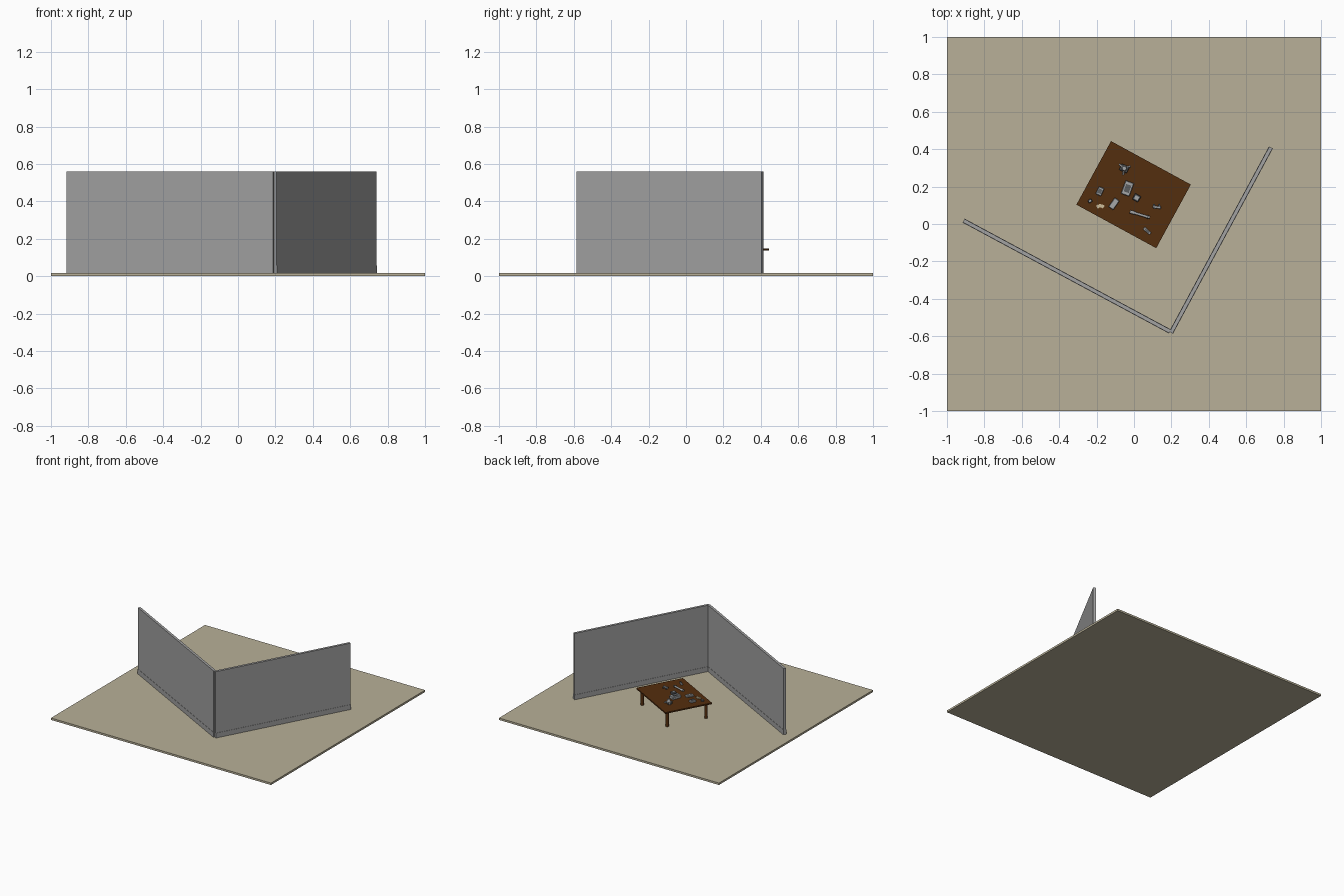
import bpy, bmesh, math
from mathutils import Matrix, Vector

if "Cube" in bpy.data.objects:
    bpy.data.objects.remove(bpy.data.objects["Cube"])


def lin(c):
    c /= 255
    return c / 12.92 if c <= 0.04045 else ((c + 0.055) / 1.055) ** 2.4


def material(name, r, g, b):
    m = bpy.data.materials.new(name)
    m.diffuse_color = (lin(r), lin(g), lin(b), 1)
    m.use_nodes = True
    m.node_tree.nodes["Principled BSDF"].inputs["Base Color"].default_value = m.diffuse_color
    return m


SAND = material("sand", 184, 176, 152)
GREY = material("wall grey", 162, 162, 162)
WOOD = material("brown wood", 84, 46, 14)
METAL = material("light metal", 165, 167, 168)
DARK = material("dark metal", 92, 94, 96)
CREAM = material("cream", 205, 190, 155)


def finish(name, bm, mat, smooth=False):
    me = bpy.data.meshes.new(name)
    bm.to_mesh(me)
    bm.free()
    me.materials.append(mat)
    ob = bpy.data.objects.new(name, me)
    bpy.context.collection.objects.link(ob)
    if smooth:
        for p in me.polygons:
            p.use_smooth = len(p.vertices) == 4
    return ob


def box(name, x, y, z, sx, sy, sz, deg, mat, bevel=0):
    """Box standing on height z, turned about z."""
    bm = bmesh.new()
    bmesh.ops.create_cube(bm, size=1)
    bmesh.ops.scale(bm, vec=(sx, sy, sz), verts=bm.verts)
    if bevel:
        bmesh.ops.bevel(bm, geom=bm.edges[:], offset=bevel, segments=1, affect='EDGES')
    bm.transform(Matrix.Translation((x, y, z + sz / 2)) @ Matrix.Rotation(math.radians(deg), 4, 'Z'))
    return finish(name, bm, mat)


def tube(name, p, q, r, mat, sides=12, r2=None):
    """Round bar from point p to point q."""
    p, q = Vector(p), Vector(q)
    bm = bmesh.new()
    bmesh.ops.create_cone(bm, cap_ends=True, segments=sides, radius1=r,
                          radius2=r if r2 is None else r2, depth=(q - p).length)
    rot = (q - p).to_track_quat('Z', 'Y').to_matrix().to_4x4()
    bm.transform(Matrix.Translation((p + q) / 2) @ rot)
    return finish(name, bm, mat, True)


# Floor
FZ = 0.016
box("floor", 0, 0, 0, 2, 2, FZ, 0, SAND)

# Walls with skirting
T = 0.02


def wall(name, a, b):
    a, b = Vector(a), Vector(b)
    d, c = b - a, (a + b) / 2
    deg = math.degrees(math.atan2(d.y, d.x))
    box(name, c.x, c.y, FZ, d.length, T, 0.56 - FZ, deg, GREY)
    box(name + "_skirting", c.x, c.y, FZ, d.length, T + 0.004, 0.04, deg, GREY)


wall("long_wall", (-0.911, 0.018), (0.193, -0.575))
wall("short_wall", (0.198, -0.581), (0.732, 0.409))

# Table
ANG = -28.6
CX, CY = -0.002, 0.157
W, D, TOP, TH = 0.486, 0.387, 0.148, 0.011
box("table_top", CX, CY, TOP - TH, W, D, TH, ANG, WOOD)
ca, sa = math.cos(math.radians(ANG)), math.sin(math.radians(ANG))
for i, (sx, sy) in enumerate([(-1, -1), (1, -1), (1, 1), (-1, 1)]):
    lx, ly = sx * (W / 2 - 0.033), sy * (D / 2 - 0.033)
    x, y = CX + lx * ca - ly * sa, CY + lx * sa + ly * ca
    tube(f"table_leg_{i + 1}", (x, y, FZ), (x, y, TOP - TH), 0.013, WOOD, 16)

# Equipment on the table: a stepped case made of body, lid and knob


def case(name, x, y, sx, sy, h, deg, mat=METAL, lid=DARK):
    box(name + "_body", x, y, TOP, sx, sy, h, deg, mat, 0.003)
    box(name + "_lid", x, y, TOP + h, sx * 0.6, sy * 0.55, 0.004, deg, lid)


case("large_case", -0.035, 0.190, 0.048, 0.075, 0.024, -20)
case("flat_case", -0.107, 0.108, 0.032, 0.060, 0.014, -35, METAL, METAL)
case("small_case", 0.014, 0.140, 0.036, 0.036, 0.018, -30, DARK, METAL)
case("left_device", -0.182, 0.175, 0.032, 0.045, 0.018, -25)
case("tiny_device", -0.235, 0.123, 0.022, 0.018, 0.012, 30, DARK, METAL)

# Machine at the back: base, round head and side arms
mx, my = -0.052, 0.297
box("machine_base", mx, my, TOP, 0.046, 0.036, 0.014, -25, DARK, 0.003)
tube("machine_head", (mx, my, TOP + 0.014), (mx, my, TOP + 0.036), 0.016, METAL, 16, 0.011)
for i, deg in enumerate((20, 140, 260)):
    a = math.radians(deg)
    tube(f"machine_arm_{i + 1}", (mx, my, TOP + 0.018),
         (mx + 0.034 * math.cos(a), my + 0.034 * math.sin(a), TOP + 0.004), 0.005, METAL, 8)

# Curved cream pad
for i in range(3):
    a = math.radians(60 + 30 * i)
    box(f"cream_pad_{i + 1}", -0.18 + 0.024 * math.cos(a), 0.073 + 0.024 * math.sin(a),
        TOP, 0.015, 0.018, 0.008, math.degrees(a) + 90, CREAM)

# Long rod with grip and tip
tube("rod", (-0.022, 0.066, TOP + 0.008), (0.085, 0.034, TOP + 0.008), 0.007, METAL)
tube("rod_grip", (-0.022, 0.066, TOP + 0.009), (0.005, 0.058, TOP + 0.009), 0.009, METAL)
tube("rod_tip", (0.07, 0.0385, TOP + 0.009), (0.076, 0.0367, TOP + 0.009), 0.010, DARK)

# Right-hand tool and front tool
box("right_tool_body", 0.122, 0.090, TOP, 0.044, 0.014, 0.014, -10, METAL, 0.002)
for i, dx in enumerate((-0.014, 0.014)):
    box(f"right_tool_jaw_{i + 1}", 0.122 + dx, 0.094, TOP, 0.010, 0.028, 0.010, 10, DARK)
box("front_tool", 0.070, -0.037, TOP, 0.046, 0.016, 0.010, -42, METAL, 0.002)
box("front_tool_inset", 0.070, -0.037, TOP + 0.010, 0.030, 0.007, 0.002, -42, DARK)
